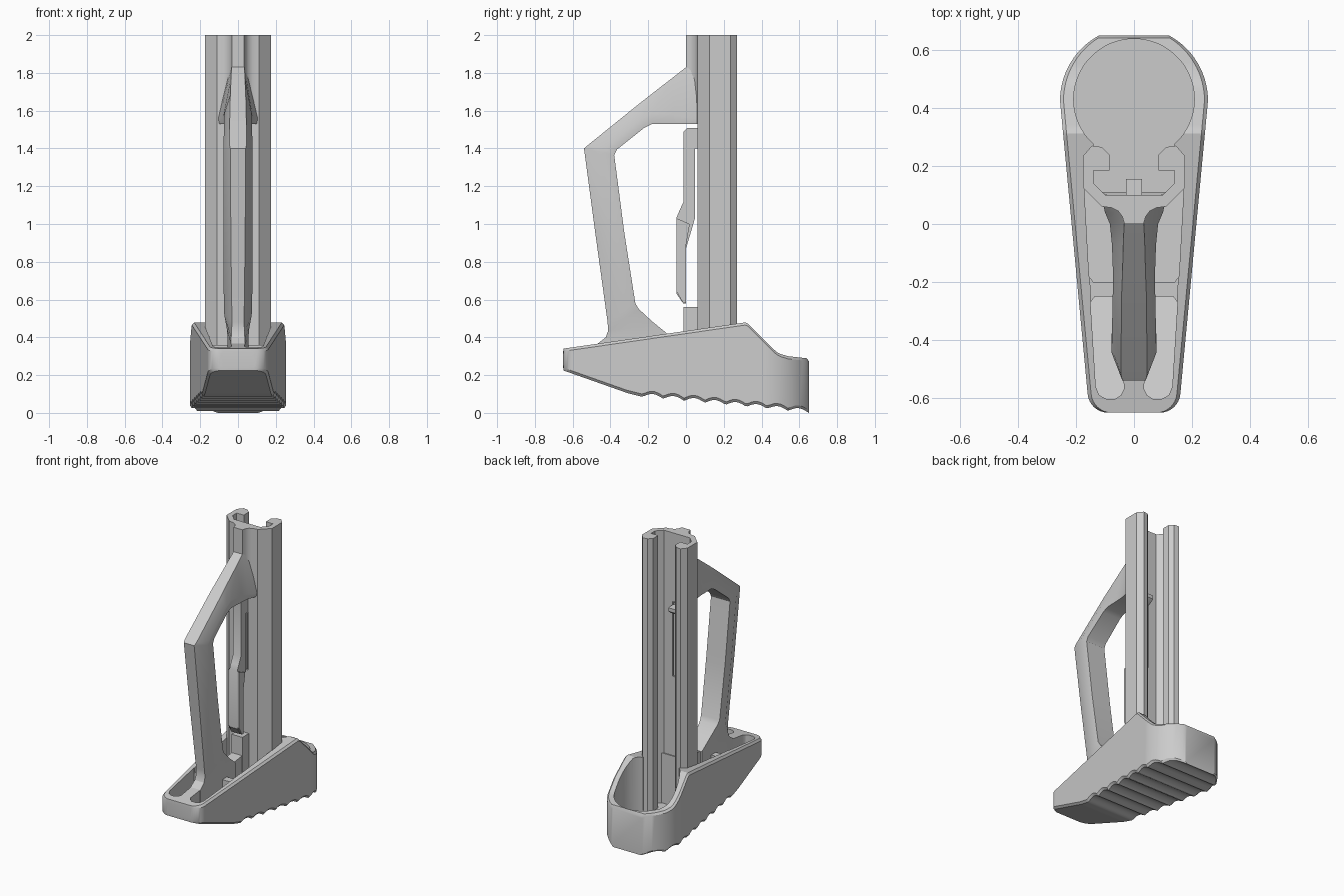
import bpy, bmesh, math
from mathutils import Vector

if "Cube" in bpy.data.objects:
    bpy.data.objects.remove(bpy.data.objects["Cube"], do_unlink=True)

grey = bpy.data.materials.new("matte grey")
grey.use_nodes = True
grey.diffuse_color = (0.6, 0.6, 0.6, 1)
grey.node_tree.nodes["Principled BSDF"].inputs["Base Color"].default_value = (0.6, 0.6, 0.6, 1)


def finish(bm, name):
    """Turn a bmesh into a named object."""
    bmesh.ops.recalc_face_normals(bm, faces=bm.faces)
    mesh = bpy.data.meshes.new(name)
    bm.to_mesh(mesh)
    bm.free()
    mesh.materials.append(grey)
    ob = bpy.data.objects.new(name, mesh)
    bpy.context.collection.objects.link(ob)
    return ob


def prism(name, points, lo, hi, axis="z"):
    """Extrude an outline: (x, y) along z, or (y, z) along x."""
    bm = bmesh.new()
    place = (lambda a, b: (a, b, lo)) if axis == "z" else (lambda a, b: (lo, a, b))
    face = bm.faces.new([bm.verts.new(place(a, b)) for a, b in points])
    made = bmesh.ops.extrude_face_region(bm, geom=[face])
    step = Vector((0, 0, hi - lo)) if axis == "z" else Vector((hi - lo, 0, 0))
    bmesh.ops.translate(bm, vec=step, verts=[v for v in made["geom"] if isinstance(v, bmesh.types.BMVert)])
    return finish(bm, name)


def loft(name, halves):
    """Skin a row of half rings (x, y, z), each closed by its mirror image."""
    bm = bmesh.new()
    rings = [[bm.verts.new(p) for p in half + [(-x, y, z) for x, y, z in reversed(half)]] for half in halves]
    for a, b in zip(rings, rings[1:]):
        for i in range(len(a)):
            j = (i + 1) % len(a)
            bm.faces.new((a[i], a[j], b[j], b[i]))
    bm.faces.new(rings[0])
    bm.faces.new(rings[-1])
    return finish(bm, name)


def arc(cx, cy, r, a0, a1, n):
    return [(cx + r * math.cos(math.radians(a0 + (a1 - a0) * i / n)),
             cy + r * math.sin(math.radians(a0 + (a1 - a0) * i / n))) for i in range(n + 1)]


def mirrored(half):
    """Close a right-hand outline with its mirror image."""
    return half + [(-x, y) for x, y in reversed(half)]


def height(line, y):
    """Read a height off a polyline of (y, z) points."""
    for (y0, z0), (y1, z1) in zip(line, line[1:]):
        if y <= y1:
            return z0 + (z1 - z0) * (y - y0) / (y1 - y0)
    return line[-1][1]


def boolean(ob, tool, operation="DIFFERENCE"):
    mod = ob.modifiers.new("cut", "BOOLEAN")
    mod.object, mod.operation, mod.solver = tool, operation, "EXACT"
    bpy.context.view_layer.objects.active = ob
    bpy.ops.object.modifier_apply(modifier=mod.name)
    bpy.data.objects.remove(tool, do_unlink=True)


# Shoulder base: chamfered sections along the rounded plan, scalloped below
top = [(-0.65, 0.34), (0.32, 0.48), (0.46, 0.34), (0.49, 0.315), (0.54, 0.3), (0.65, 0.288)]
bottom = [(-0.65, 0.225), (-0.31, 0.105), (-0.23, 0.085), (0.65, 0.0)]
nose_arc = arc(0.09, -0.58, 0.07, -90, -5, 8)
tail_arc = arc(0, 0.425, 0.255, 0, 62, 14)
(x0, y0), (x1, y1) = nose_arc[-1], tail_arc[0]
flank = [(x0 + (x1 - x0) * i / 72, y0 + (y1 - y0) * i / 72) for i in range(1, 72)]
plan = nose_arc + flank + tail_arc
sections = []
for i, (x, y) in enumerate(plan):
    rim = 0.014 if i in (0, len(plan) - 1) else 0
    z1 = height(top, y) - rim
    z0 = height(bottom, y) + (rim if i == 0 else 0)
    if y > -0.23:
        z0 += 0.02 * abs(math.sin(math.pi * (y + 0.23) / 0.11))
    sections.append([(x - 0.012, y, z0), (x, y, z0 + 0.014), (x, y, z1 - 0.014), (x - 0.012, y, z1)])
base = loft("shoulder_base", sections)

# Round rear pocket and the rail channel
boolean(base, prism("pocket_cutter", arc(0, 0.43, 0.208, 0, 354, 59), 0.1, 0.8))
boolean(base, prism("channel_cutter", mirrored([(0.14, 0.11), (0.14, 0.3)]), 0.101, 0.8))

# Side pockets around the central web, with a low cross wall left between
floor = [(-0.7, 0.29), (-0.25, 0.16), (0.3, 0.14), (0.3, 0.8), (-0.7, 0.8)]
front = [(0.035, -0.57), (0.045, -0.59), (0.065, -0.603), (0.095, -0.603), (0.12, -0.59),
         (0.132, -0.56), (0.15, -0.27), (0.135, -0.25), (0.04, -0.25)]
rear = [(0.04, -0.2), (0.14, -0.2), (0.155, -0.18), (0.172, 0.13), (0.04, 0.08)]
for sign in (1, -1):
    for outline in (front, rear):
        tool = prism("well_cutter", [(sign * x, y) for x, y in outline], 0, 0.9)
        boolean(tool, prism("floor_cutter", floor, -0.5, 0.5, "x"), "INTERSECT")
        boolean(base, tool)
    wall_gap = [(sign * x, y) for x, y in [(0.042, -0.28), (0.147, -0.28), (0.153, -0.17), (0.042, -0.17)]]
    boolean(base, prism("wall_cutter", wall_gap, 0.36, 0.8))

# Tall rail with its open rear channel and slot for the latch
rail = prism("rail", mirrored([(0.11, 0.06), (0.175, 0.125), (0.175, 0.235), (0.145, 0.27), (0.11, 0.265),
                               (0.085, 0.24), (0.085, 0.185), (0.14, 0.185), (0.14, 0.14), (0.1, 0.1)]), 0.095, 2)
boolean(rail, prism("slot_cutter", mirrored([(0.034, 0.03), (0.034, 0.13)]), 1.0, 1.52))

# Filleted nose on the upper front of the rail
nose = prism("rail_nose", mirrored([(0.033, 0.0), (0.04, 0.025), (0.055, 0.045), (0.078, 0.056),
                                    (0.108, 0.06), (0.108, 0.08)]), 1.53, 2)

# Angled strut: outer point, inner point, outer and inner half-width, depth of the flank
stations = [((0.075, 1.89), (0.075, 1.53), 0.033, 0.108, 0.92),
            ((0.04, 1.86), (0.04, 1.53), 0.033, 0.1, 0.92),
            ((0.0, 1.83), (0.0, 1.53), 0.034, 0.083, 0.88),
            ((-0.07, 1.775), (-0.07, 1.53), 0.037, 0.076, 0.8),
            ((-0.18, 1.69), (-0.18, 1.53), 0.04, 0.072, 0.65),
            ((-0.25, 1.635), (-0.22, 1.51), 0.043, 0.073, 0.6),
            ((-0.52, 1.417), (-0.365, 1.395), 0.045, 0.077, 0.6),
            ((-0.54, 1.4), (-0.38, 1.365), 0.04, 0.077, 0.6),
            ((-0.48, 0.95), (-0.326, 0.95), 0.038, 0.077, 0.6),
            ((-0.415, 0.48), (-0.268, 0.58), 0.032, 0.075, 0.6),
            ((-0.412, 0.435), (-0.25, 0.55), 0.034, 0.07, 0.6),
            ((-0.425, 0.4), (-0.18, 0.485), 0.036, 0.06, 0.6),
            ((-0.47, 0.365), (-0.1, 0.42), 0.038, 0.055, 0.6),
            ((-0.47, 0.27), (-0.1, 0.27), 0.038, 0.055, 0.6)]
strut_rings = []
for outer, inner, wo, wi, depth in stations:
    mid = [o + (i - o) * depth for o, i in zip(outer, inner)]
    strut_rings.append([(wo, *outer), (wi, *mid), (wi * 0.95, *inner)])
strut = loft("strut", strut_rings)

# Latch lever, its tongue and peg, and the stop block below it
lever_side = [(-0.012, 1.49), (0.005, 1.508), (0.07, 1.508), (0.07, 1.4), (0.047, 1.4), (0.047, 1.03), (0.03, 0.97),
              (0.0, 0.87), (0.0, 0.58), (-0.015, 0.58), (-0.05, 0.63), (-0.05, 1.035), (-0.035, 1.07), (-0.012, 1.12)]
lever = prism("latch_lever", lever_side, -0.03, 0.03, "x")
pad = prism("latch_pad", [(-0.049, 0.64), (-0.015, 0.581), (-0.001, 0.581), (-0.001, 0.88), (0.02, 1.0),
                          (-0.049, 1.03)], -0.042, 0.042, "x")
tongue = prism("latch_tongue", mirrored([(0.028, 0.06), (0.028, 0.1)]), 1.006, 1.508)
peg = prism("latch_peg", [(0.06, 1.44), (0.13, 1.455), (0.155, 1.475), (0.155, 1.5), (0.06, 1.505)], -0.028, 0.028, "x")
stop = prism("stop_block", mirrored([(0.042, -0.012), (0.042, 0.08)]), 0.2, 0.56)

# Smooth the curved walls and keep hard edges crisp
for ob in (base, rail, nose, strut, lever, pad, tongue, peg, stop):
    bpy.ops.object.select_all(action="DESELECT")
    ob.select_set(True)
    bpy.context.view_layer.objects.active = ob
    bpy.ops.object.shade_smooth_by_angle(angle=math.radians(28))
